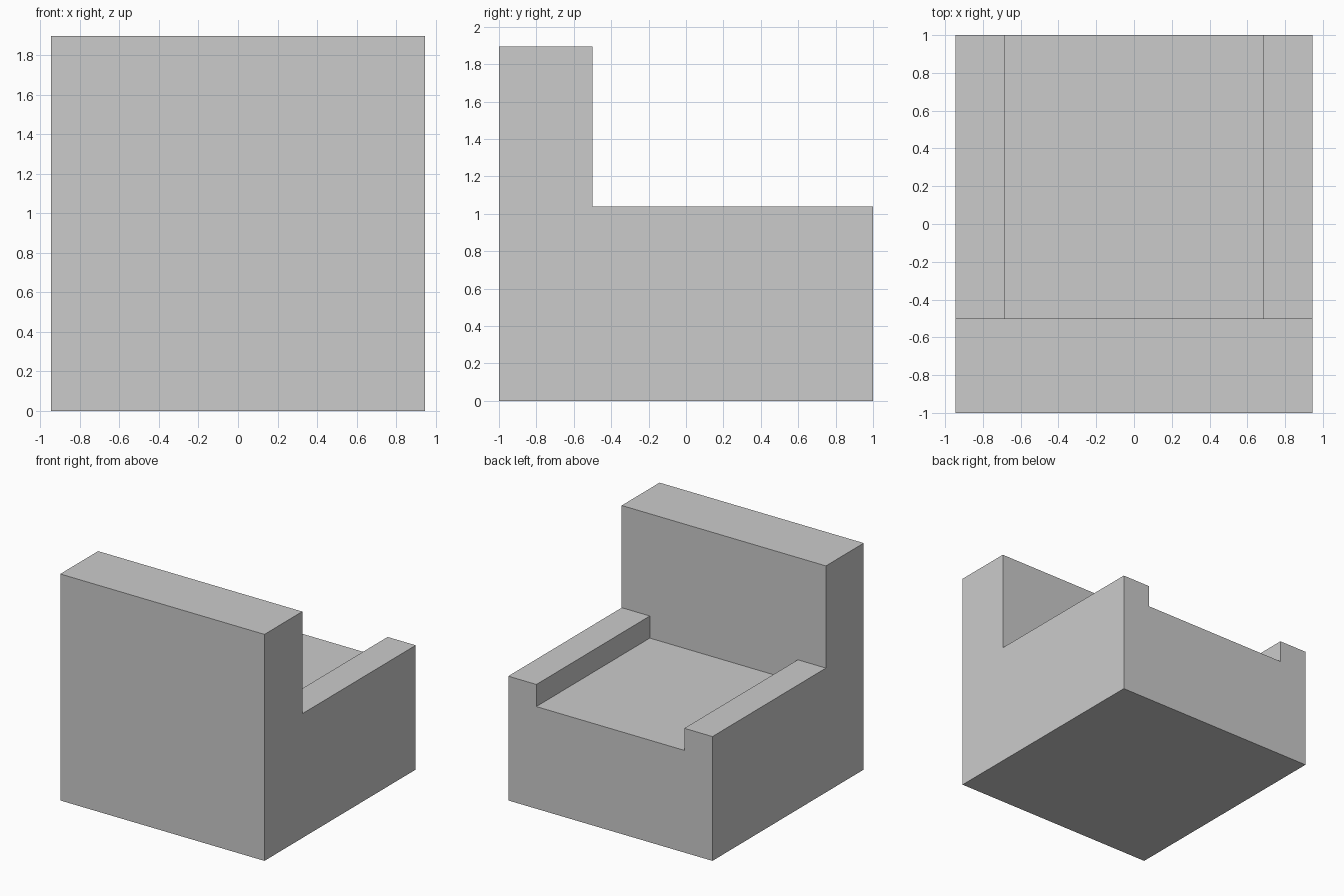
import bpy

if "Cube" in bpy.data.objects:
    bpy.data.objects.remove(bpy.data.objects["Cube"])

def box(name, x0, x1, y0, y1, z0, z1):
    bpy.ops.mesh.primitive_cube_add(size=1, location=((x0+x1)/2, (y0+y1)/2, (z0+z1)/2))
    ob = bpy.context.object
    ob.name = name
    ob.scale = (x1-x0, y1-y0, z1-z0)
    bpy.ops.object.transform_apply(location=False, rotation=False, scale=True)
    return ob

W = 0.945          # half width
SEAT_Z = 0.855     # seat height

# Seat block
box("seat", -W, W, -1, 1, 0, SEAT_Z)

# Backrest standing on the seat
box("backrest", -W, W, -1, -0.5, SEAT_Z, 1.895)

# Full-height armrests on both sides
box("armrest_right", 0.685, W, -1, 1, 0, 1.04)
box("armrest_left", -W, -0.685, -1, 1, 0, 1.04)
